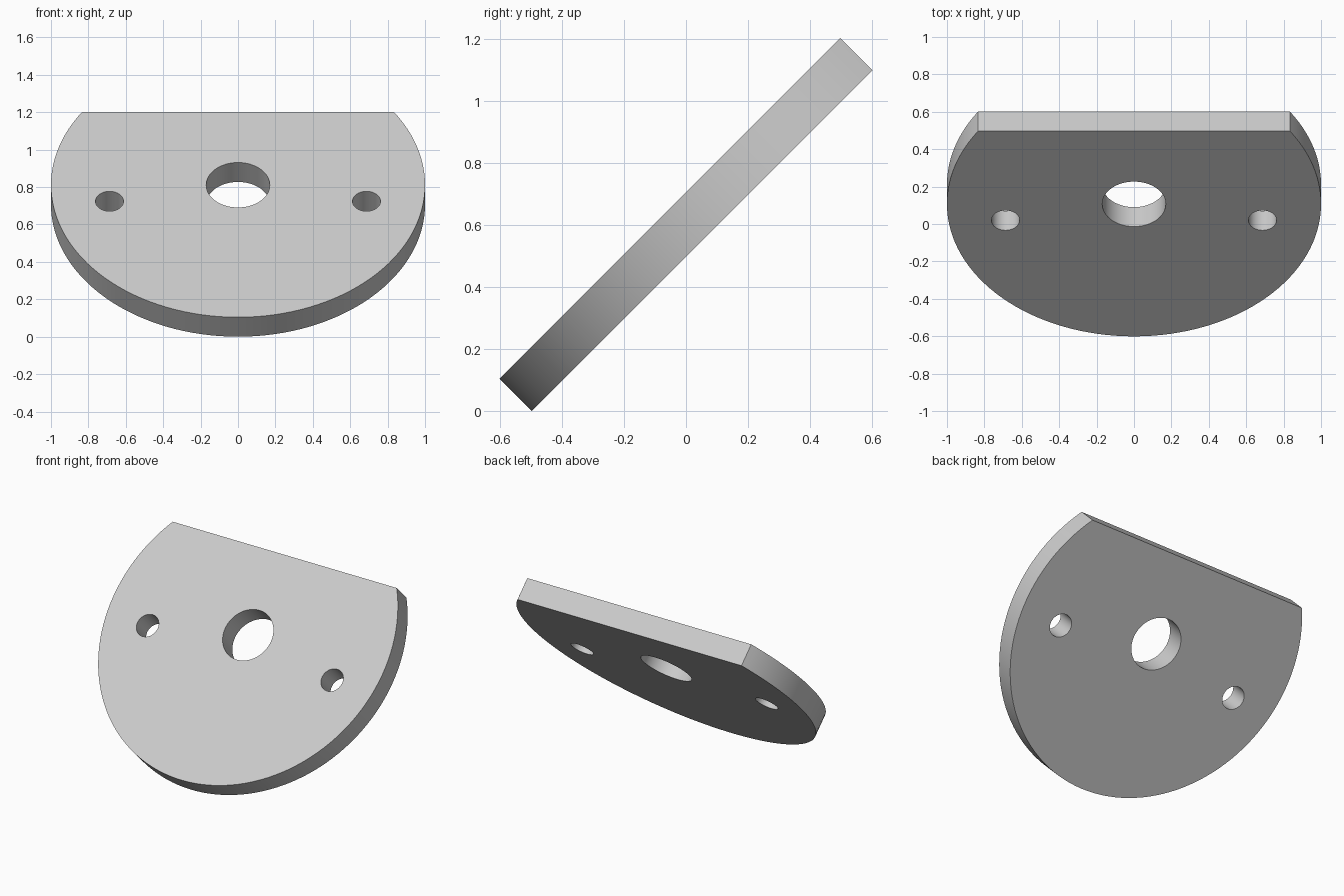
import bpy, bmesh
from math import radians, sqrt
from mathutils import Matrix

cube = bpy.data.objects.get("Cube")
if cube:
    bpy.data.objects.remove(cube, do_unlink=True)

RADIUS, FLAT, THICK = 1.0, 0.552, 0.147
HALF = sqrt(0.5)

grey = bpy.data.materials.new("plain grey")
grey.use_nodes = True
colour = (0.6, 0.6, 0.6, 1)
grey.diffuse_color = colour
grey.node_tree.nodes["Principled BSDF"].inputs["Base Color"].default_value = colour


def disc(name, radius, x, y, depth, sides, flat=None):
    """Upright cylinder centred on the plate's mid-plane, optionally cut straight at y = flat."""
    bm = bmesh.new()
    bmesh.ops.create_cone(bm, cap_ends=True, segments=sides, radius1=radius, radius2=radius,
                          depth=depth, matrix=Matrix.Translation((x, y, -THICK / 2)))
    if flat is not None:
        cut = bmesh.ops.bisect_plane(bm, geom=bm.verts[:] + bm.edges[:] + bm.faces[:],
                                     plane_co=(0, flat, 0), plane_no=(0, 1, 0), clear_outer=True)
        rim = [e for e in cut["geom_cut"] if isinstance(e, bmesh.types.BMEdge)]
        bmesh.ops.holes_fill(bm, edges=rim)
    bmesh.ops.recalc_face_normals(bm, faces=bm.faces)
    mesh = bpy.data.meshes.new(name)
    bm.to_mesh(mesh)
    bm.free()
    mesh.materials.append(grey)
    obj = bpy.data.objects.new(name, mesh)
    bpy.context.collection.objects.link(obj)
    return obj


# Round plate with one straight edge
plate = disc("tilted_plate", RADIUS, 0, 0, THICK, 128, FLAT)
bpy.ops.object.select_all(action="DESELECT")
bpy.context.view_layer.objects.active = plate
plate.select_set(True)

# Large centre bore and a small hole on each side
for name, radius, x, y in (("centre_bore", 0.17, 0, 0),
                           ("left_hole", 0.075, 0.687, -0.123),
                           ("right_hole", 0.075, -0.687, -0.123)):
    cutter = disc(name, radius, x, y, THICK * 3, 64)
    cutter.hide_render = True
    mod = plate.modifiers.new(name, "BOOLEAN")
    mod.operation, mod.solver, mod.object = "DIFFERENCE", "EXACT", cutter
    bpy.ops.object.modifier_apply(modifier=name)
    bpy.data.objects.remove(cutter, do_unlink=True)

# Lean the plate back and rest its lower rim on the ground
span = (RADIUS + FLAT + THICK) * HALF
lean = Matrix.Translation((0, RADIUS * HALF - span / 2, (RADIUS + THICK) * HALF))
plate.data.transform(lean @ Matrix.Rotation(radians(45), 4, "X"))
bpy.ops.object.shade_smooth_by_angle(angle=radians(30))
